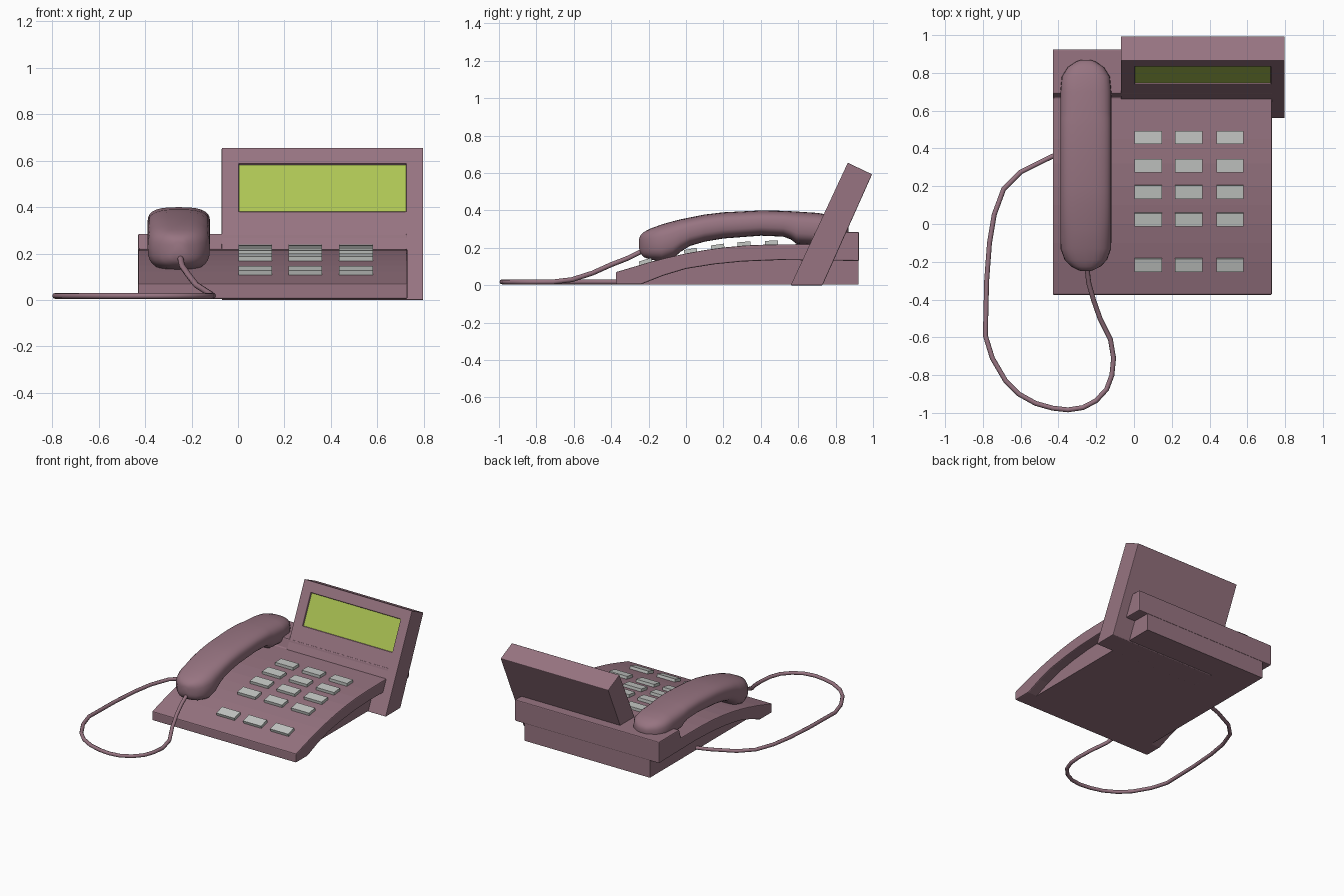
import bpy, bmesh, math
from mathutils import Matrix, Vector

cube = bpy.data.objects.get("Cube")
if cube:
    bpy.data.objects.remove(cube, do_unlink=True)


def material(name, colour):
    mat = bpy.data.materials.new(name)
    mat.use_nodes = True
    mat.diffuse_color = (*colour, 1)
    mat.node_tree.nodes["Principled BSDF"].inputs["Base Color"].default_value = (*colour, 1)
    return mat


mauve = material("mauve plastic", (0.31, 0.175, 0.22))
grey = material("light grey keys", (0.55, 0.57, 0.55))
green = material("green screen", (0.42, 0.56, 0.09))


def add_object(name, bm, mats, bevel=0):
    bmesh.ops.recalc_face_normals(bm, faces=bm.faces)
    mesh = bpy.data.meshes.new(name)
    bm.to_mesh(mesh)
    bm.free()
    for mat in mats:
        mesh.materials.append(mat)
    obj = bpy.data.objects.new(name, mesh)
    bpy.context.collection.objects.link(obj)
    if bevel:
        mod = obj.modifiers.new("soft edges", "BEVEL")
        mod.width = bevel
        mod.segments = 2
        mod.limit_method = "ANGLE"
        mod.angle_limit = math.radians(40)
    return obj


def extrude_profile(outline, x0, x1):
    """Side outline of (y, z) points, extruded from x0 to x1."""
    bm = bmesh.new()
    face = bm.faces.new([bm.verts.new((x0, y, z)) for y, z in outline])
    result = bmesh.ops.extrude_face_region(bm, geom=[face])
    moved = [v for v in result["geom"] if isinstance(v, bmesh.types.BMVert)]
    bmesh.ops.translate(bm, verts=moved, vec=(x1 - x0, 0, 0))
    bmesh.ops.recalc_face_normals(bm, faces=bm.faces)
    return bm


def smooth(obj, angle):
    bpy.ops.object.select_all(action="DESELECT")
    obj.select_set(True)
    bpy.context.view_layer.objects.active = obj
    bpy.ops.object.shade_smooth_by_angle(angle=math.radians(angle))


# Body: curved upper shell overhanging a narrower base
deck = [(-0.375, 0.07), (-0.2, 0.122), (-0.1, 0.148), (0, 0.17), (0.1, 0.188),
        (0.2, 0.202), (0.32, 0.213), (0.45, 0.218), (0.67, 0.22)]
cradle = [(0.69, 0.285), (0.925, 0.285)]
skirt = [(0.925, 0.13), (0.5, 0.135), (0.3, 0.127), (0.15, 0.112), (0, 0.088),
         (-0.12, 0.052), (-0.24, 0.005)]
shell = extrude_profile([(-0.375, 0.005)] + deck + cradle + skirt, -0.43, 0.73)
add_object("body_shell", shell, [mauve], 0.006)

base_outline = [(-0.3, 0.005), (-0.2, 0.03), (0, 0.1), (0.3, 0.15), (0.922, 0.15), (0.922, 0.005)]
add_object("body_base", extrude_profile(base_outline, -0.355, 0.655), [mauve])

# Display housing: leaning slab with a recessed screen
slab = extrude_profile([(0.56, 0), (0.865, 0.655), (0.995, 0.593), (0.73, 0)], -0.07, 0.797)
front = min(slab.faces, key=lambda f: f.normal.y)
bmesh.ops.inset_individual(slab, faces=[front], thickness=0.05)
lean = (0.865 - 0.56) / 0.655
middle = front.calc_center_median()
for v in front.verts:
    z = 0.588 if v.co.z > middle.z else 0.382
    v.co = (0.725 if v.co.x > middle.x else 0.003, 0.56 + z * lean, z)
slab.normal_update()
bmesh.ops.inset_individual(slab, faces=[front], thickness=0.001, depth=-0.01)
front.material_index = 1
add_object("display_housing", slab, [mauve, green], 0.004)


# Keypad: keys laid along the slope of the deck
def deck_at(y):
    for (y0, z0), (y1, z1) in zip(deck, deck[1:]):
        if y0 <= y <= y1:
            slope = (z1 - z0) / (y1 - y0)
            return z0 + slope * (y - y0), math.atan(slope)


for row, y in enumerate((0.458, 0.31, 0.17, 0.025, -0.215)):
    z, tilt = deck_at(y)
    for column, x in enumerate((0.075, 0.29, 0.508)):
        bm = bmesh.new()
        bmesh.ops.create_cube(bm, size=1)
        place = Matrix.Translation((x, y, z + 0.005)) @ Matrix.Rotation(tilt, 4, "X")
        bm.transform(place @ Matrix.Diagonal((0.145, 0.07, 0.03, 1)))
        add_object(f"key_{row + 1}_{column + 1}", bm, [grey])

# Handset: rounded sections lofted along y, as (y, top, bottom)
sections = [(-0.25, 0.25, 0.195), (-0.243, 0.268, 0.17), (-0.225, 0.285, 0.15),
            (-0.19, 0.303, 0.137), (-0.13, 0.325, 0.127), (-0.07, 0.342, 0.143),
            (-0.03, 0.352, 0.178), (0.02, 0.362, 0.21), (0.1, 0.378, 0.233),
            (0.2, 0.39, 0.25), (0.4, 0.4, 0.265), (0.52, 0.398, 0.26),
            (0.56, 0.396, 0.245), (0.59, 0.394, 0.222), (0.7, 0.387, 0.215),
            (0.78, 0.374, 0.22), (0.83, 0.357, 0.23), (0.86, 0.335, 0.25), (0.869, 0.315, 0.27)]
SIDES = 28


def rounded(value):
    return math.copysign(abs(value) ** 0.7, value)


bm = bmesh.new()
rings = []
for y, top, bottom in sections:
    reach = min(y + 0.25, 0.87 - y) / 0.135
    half = 0.135 * max(0.18, math.sqrt(1 - max(0, 1 - reach) ** 2))
    ring = []
    for i in range(SIDES):
        a = math.tau * i / SIDES
        ring.append(bm.verts.new((-0.255 + half * rounded(math.cos(a)), y,
                                  (top + bottom) / 2 + (top - bottom) / 2 * rounded(math.sin(a)))))
    rings.append(ring)
for r0, r1 in zip(rings, rings[1:]):
    for i in range(SIDES):
        j = (i + 1) % SIDES
        bm.faces.new((r0[i], r0[j], r1[j], r1[i]))
bm.faces.new(rings[0])
bm.faces.new(rings[-1])
smooth(add_object("handset", bm, [mauve]), 60)

# Cord: lies flat on the table, then climbs to the handset
flat = [(-0.34, 0.39), (-0.44, 0.355), (-0.6, 0.275), (-0.69, 0.185), (-0.74, 0.05),
        (-0.765, -0.1), (-0.78, -0.3), (-0.787, -0.59), (-0.75, -0.71), (-0.68, -0.83),
        (-0.61, -0.9), (-0.52, -0.95), (-0.43, -0.975), (-0.35, -0.984), (-0.27, -0.972),
        (-0.2, -0.935), (-0.145, -0.875), (-0.117, -0.8), (-0.108, -0.71)]
climb = [(-0.125, -0.61, 0.03), (-0.18, -0.5, 0.065), (-0.215, -0.4, 0.11),
         (-0.24, -0.31, 0.145), (-0.25, -0.22, 0.19)]
path = [(x, y, 0.018) for x, y in flat] + climb
curve = bpy.data.curves.new("cord", "CURVE")
curve.dimensions = "3D"
curve.bevel_depth = 0.013
curve.bevel_resolution = 2
curve.use_fill_caps = True
spline = curve.splines.new("POLY")
spline.points.add(len(path) - 1)
for point, co in zip(spline.points, path):
    point.co = (*co, 1)
curve.materials.append(mauve)
cord = bpy.data.objects.new("cord", curve)
bpy.context.collection.objects.link(cord)
bpy.ops.object.select_all(action="DESELECT")
cord.select_set(True)
bpy.context.view_layer.objects.active = cord
bpy.ops.object.convert(target="MESH")
smooth(bpy.context.view_layer.objects.active, 50)
